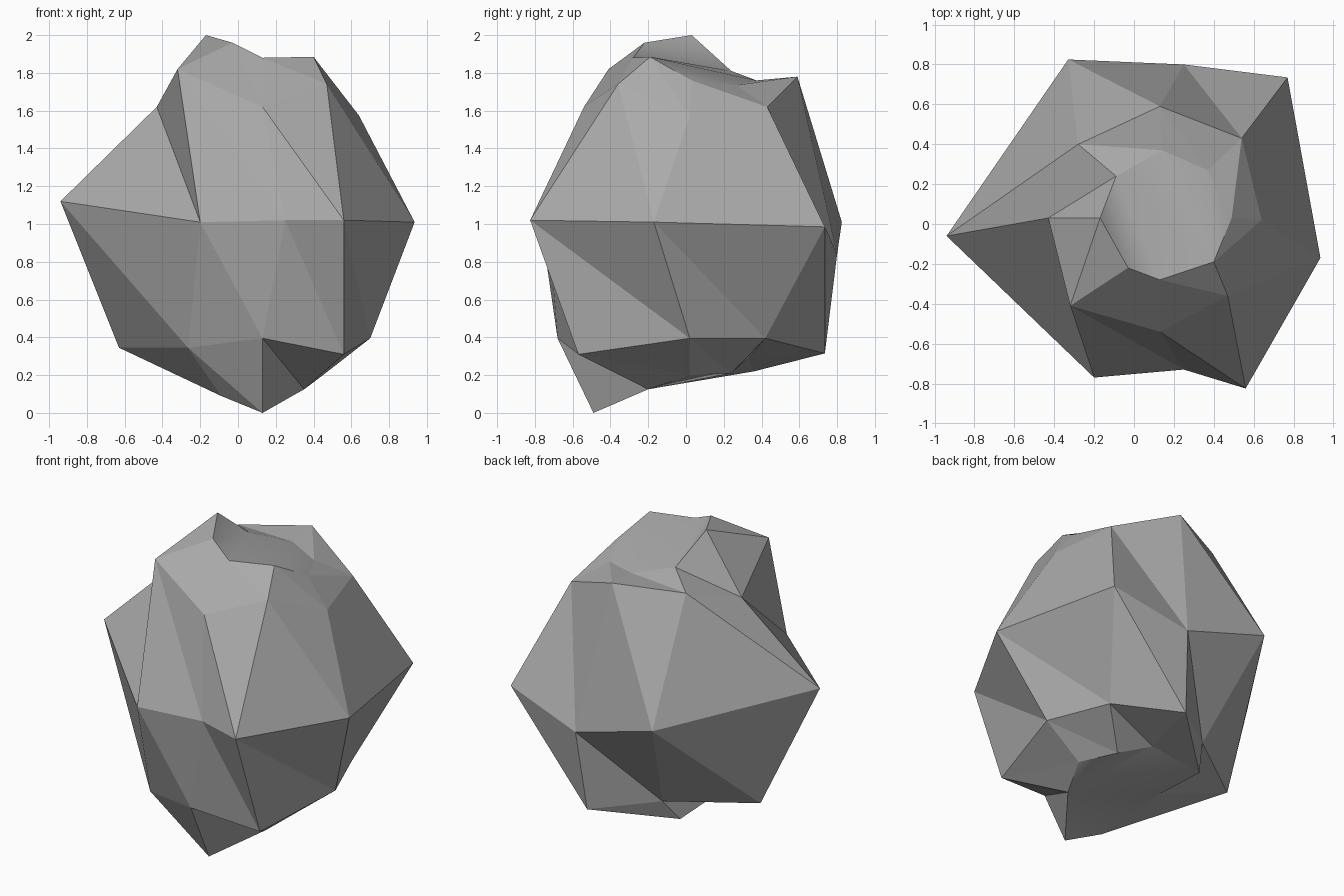
import bpy
import bmesh

default_cube = bpy.data.objects.get("Cube")
if default_cube:
    bpy.data.objects.remove(default_cube, do_unlink=True)


def make_material(name, colour):
    material = bpy.data.materials.new(name)
    material.use_nodes = True
    material.diffuse_color = colour
    for node in material.node_tree.nodes:
        if node.type == "BSDF_PRINCIPLED":
            node.inputs["Base Color"].default_value = colour
            node.inputs["Roughness"].default_value = 0.9
    return material


# Cross-sections of the boulder: eight corners each, starting at the -x side
# and running round through the front, the +x side and the back
lower_rim = [(-.18, .02, .21), (-.09, -.41, .09), (.13, -.49, 0), (.35, -.2, .125),
             (.45, .02, .2), (.33, .24, .21), (.13, .33, .29), (-.21, .36, .22)]
lower_shoulder = [(-.63, .12, .345), (-.265, -.54, .345), (.13, -.68, .395), (.56, -.57, .31),
                  (.7, .02, .395), (.54, .42, .395), (.21, .735, .315), (-.15, .46, .36)]
waist = [(-.94, -.06, 1.12), (-.2, -.77, 1.01), (.25, -.73, 1.02), (.56, -.825, 1.02),
         (.935, -.17, 1.01), (.77, .735, .985), (.25, .8, .84), (-.33, .825, 1.01)]
upper_shoulder = [(-.43, .03, 1.62), (-.32, -.41, 1.82), (.13, -.54, 1.62), (.47, -.36, 1.74),
                  (.64, .02, 1.575), (.54, .43, 1.62), (.13, .59, 1.78), (-.28, .4, 1.75)]
upper_rim = [(-.17, .03, 2), (-.03, -.22, 1.96), (.13, -.28, 1.88), (.4, -.19, 1.885),
             (.49, .03, 1.76), (.37, .27, 1.735), (.14, .37, 1.76), (-.09, .24, 1.81)]


def bridge(mesh, lower, upper):
    """Join two neighbouring cross-sections with flat triangles in pairs."""
    count = len(lower)
    for i in range(count):
        j = (i + 1) % count
        mesh.faces.new((lower[i], lower[j], upper[i]))
        mesh.faces.new((lower[j], upper[j], upper[i]))


def close_rim(mesh, triangles):
    """Close a rim with softly shaded triangles."""
    for corners in triangles:
        mesh.faces.new(corners).smooth = True


# Boulder: bands between the sections
boulder_mesh = bmesh.new()
sections = [lower_rim, lower_shoulder, waist, upper_shoulder, upper_rim]
rings = [[boulder_mesh.verts.new(point) for point in section] for section in sections]
for lower, upper in zip(rings, rings[1:]):
    bridge(boulder_mesh, lower, upper)

# Underside: a fan spreading from the front corner on the +x side
base = rings[0]
hub = base[3]
fan = base[4:] + base[:3]
close_rim(boulder_mesh, [(hub, second, first) for first, second in zip(fan, fan[1:])])

# Crown: a hollow falling away from the peak on the -x side
left, front_left, front, front_right, right, back_right, back, back_left = rings[-1]
close_rim(boulder_mesh, [
    (left, front_left, back_left),
    (front_left, front, back_left),
    (front, front_right, back_left),
    (front_right, back, back_left),
    (front_right, back_right, back),
    (front_right, right, back_right),
])

mesh_data = bpy.data.meshes.new("boulder")
boulder_mesh.to_mesh(mesh_data)
boulder_mesh.free()
mesh_data.materials.append(make_material("stone grey", (.4, .4, .4, 1)))
boulder = bpy.data.objects.new("boulder", mesh_data)
bpy.context.collection.objects.link(boulder)
